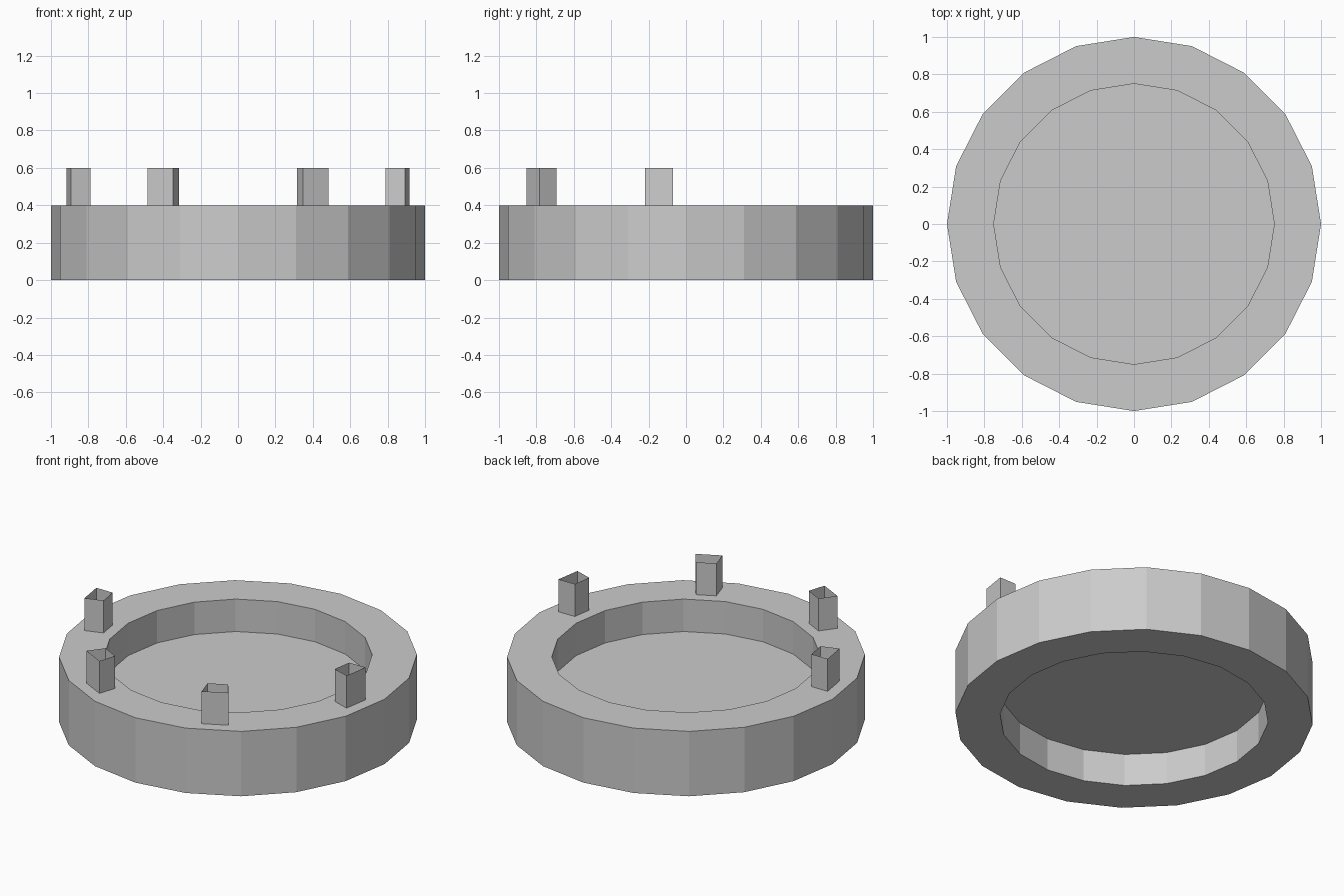
import bpy
from math import cos, sin, radians, tau

if "Cube" in bpy.data.objects:
    bpy.data.objects.remove(bpy.data.objects["Cube"])

SIDES = 20
HEIGHT = 0.4


def make_object(name, verts, faces):
    mesh = bpy.data.meshes.new(name)
    mesh.from_pydata(verts, [], faces)
    obj = bpy.data.objects.new(name, mesh)
    bpy.context.collection.objects.link(obj)
    return obj


def circle(radius, z):
    return [(radius * cos(tau * i / SIDES), radius * sin(tau * i / SIDES), z)
            for i in range(SIDES)]


# Ring body: rectangular section swept around z
section = [(1.0, 0.0), (1.0, HEIGHT), (0.75, HEIGHT), (0.75, 0.0)]
verts = [v for r, z in section for v in circle(r, z)]
faces = []
for k in range(4):
    a, b = k * SIDES, (k + 1) % 4 * SIDES
    for i in range(SIDES):
        j = (i + 1) % SIDES
        faces.append((a + i, a + j, b + j, b + i))
make_object("ring_body", verts, faces)

# Thin floor disc halfway up the opening
make_object("floor_disc", circle(0.75, HEIGHT / 2), [tuple(range(SIDES))])


# Open-topped sockets standing on the front half of the ring
def socket(name, degrees):
    c, s = cos(radians(degrees)), sin(radians(degrees))
    outline = [(0.917, -0.076), (0.917, 0.076), (0.808, 0.058), (0.808, -0.058)]
    verts = [(r * c - t * s, r * s + t * c, z)
             for z in (HEIGHT, HEIGHT + 0.2) for r, t in outline]
    walls = [(i, (i + 1) % 4, (i + 1) % 4 + 4, i + 4) for i in range(4)]
    make_object(name, verts, walls)


for label, angle in (("side", 9), ("front", 63)):
    socket(label + "_socket_right", -angle)
    socket(label + "_socket_left", 180 + angle)
